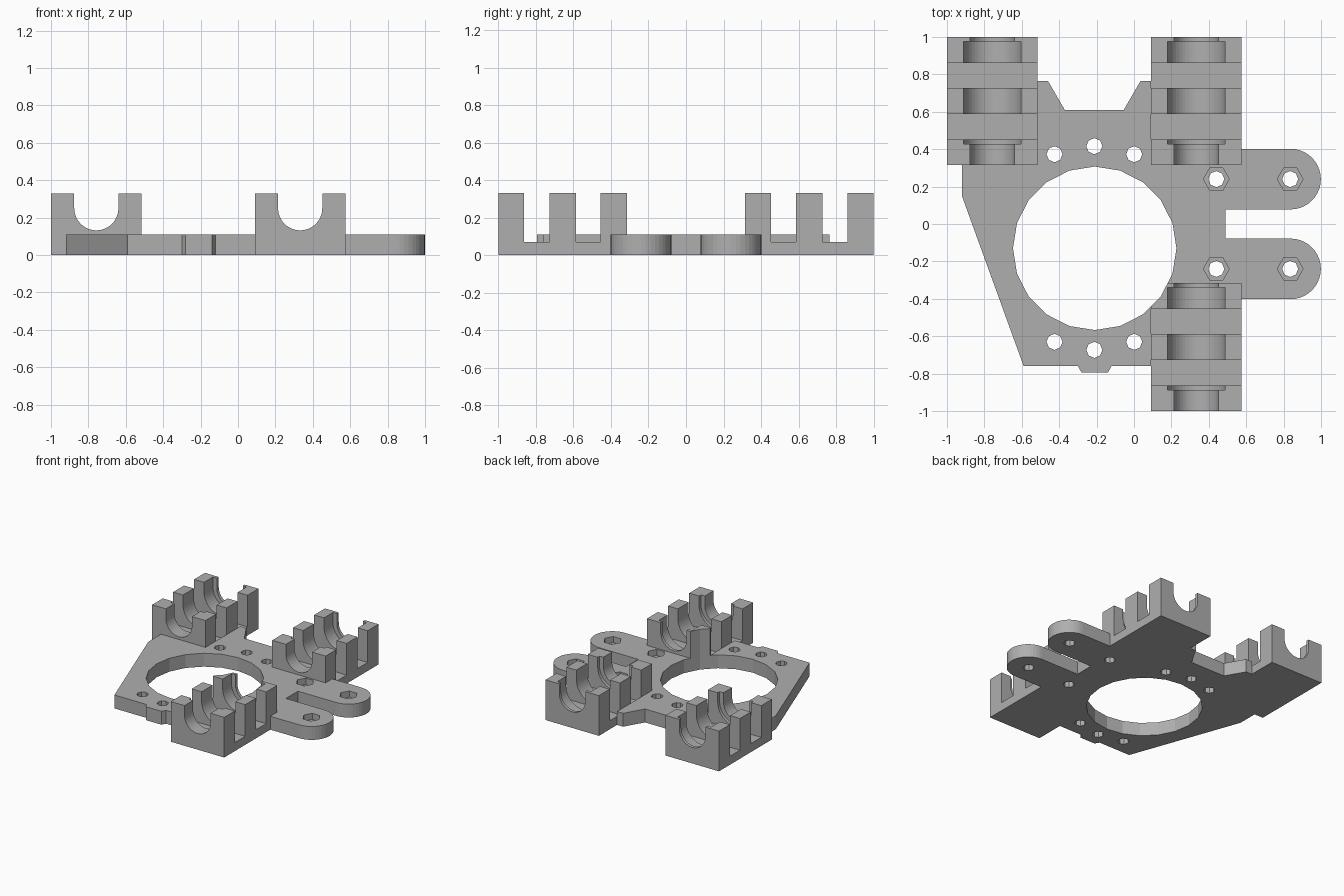
import bpy, bmesh, math
from mathutils import Vector

if "Cube" in bpy.data.objects:
    bpy.data.objects.remove(bpy.data.objects["Cube"], do_unlink=True)

# Single plastic colour
grey = bpy.data.materials.new("plain_grey")
grey.use_nodes = True
colour = (0.43, 0.43, 0.43, 1)
grey.diffuse_color = colour
grey.node_tree.nodes["Principled BSDF"].inputs["Base Color"].default_value = colour

PLATE_H, BLOCK_H = 0.11, 0.33
BLOCK_W, BLOCK_L = 0.485, 0.685


def prism(name, points, direction):
    """Extrude a closed loop of 3D points along a direction."""
    bm = bmesh.new()
    face = bm.faces.new([bm.verts.new(p) for p in points])
    extruded = bmesh.ops.extrude_face_region(bm, geom=[face])
    moved = [v for v in extruded["geom"] if isinstance(v, bmesh.types.BMVert)]
    bmesh.ops.translate(bm, verts=moved, vec=Vector(direction))
    bmesh.ops.recalc_face_normals(bm, faces=bm.faces)
    mesh = bpy.data.meshes.new(name)
    bm.to_mesh(mesh)
    bm.free()
    mesh.materials.append(grey)
    obj = bpy.data.objects.new(name, mesh)
    bpy.context.collection.objects.link(obj)
    return obj


def arc(cx, cy, r, start, end, steps):
    angles = [math.radians(start + (end - start) * i / steps) for i in range(steps + 1)]
    return [(cx + r * math.cos(a), cy + r * math.sin(a)) for a in angles]


def box(name, x0, x1, y0, y1, z0, z1):
    loop = [(x0, y0, z0), (x1, y0, z0), (x1, y1, z0), (x0, y1, z0)]
    return prism(name, loop, (0, 0, z1 - z0))


def round_cutter(x, y, r, sides, z0=-0.1):
    loop = [(px, py, z0) for px, py in arc(x, y, r, 0, 360, sides)[:-1]]
    return prism("hole_cutter", loop, (0, 0, 0.6))


def channel_cutter(x, r, y0, y1):
    """U-shaped trough running along y."""
    profile = [(x + r, 0.5), (x - r, 0.5)] + arc(x, 0.25, r, 180, 360, 24)
    return prism("channel_cutter", [(px, y0, pz) for px, pz in profile], (0, y1 - y0, 0))


def cut(target, cutter):
    mod = target.modifiers.new("cut", "BOOLEAN")
    mod.operation = "DIFFERENCE"
    mod.solver = "EXACT"
    mod.object = cutter
    bpy.context.view_layer.objects.active = target
    bpy.ops.object.modifier_apply(modifier=mod.name)
    bpy.data.objects.remove(cutter, do_unlink=True)


# Base plate with two rounded arms, outlined around the bearing holders
ARM_X, ARM_Y, ARM_R = 0.837, 0.24, 0.162
left_edge = [(-0.515, 0.765), (-0.515, 0.315), (-0.92, 0.315), (-0.92, 0.15), (-0.59, -0.76)]
front_tab = [(-0.30, -0.76), (-0.28, -0.795), (-0.14, -0.795), (-0.12, -0.76)]
holder_step = [(0.09, -0.76), (0.09, -0.315), (0.575, -0.315), (0.575, -0.402)]
arm_ends = (arc(ARM_X, -ARM_Y, ARM_R, -90, 90, 20)
            + [(0.49, -ARM_Y + ARM_R), (0.49, ARM_Y - ARM_R)]
            + arc(ARM_X, ARM_Y, ARM_R, -90, 90, 20))
back_notch = [(0.575, 0.402), (0.575, 0.315), (0.09, 0.315), (0.09, 0.765),
              (0.035, 0.765), (-0.055, 0.61), (-0.37, 0.61), (-0.46, 0.765)]
outline = left_edge + front_tab + holder_step + arm_ends + back_notch
plate = prism("base_plate", [(x, y, 0) for x, y in outline], (0, 0, PLATE_H))


def big_opening():
    return round_cutter(-0.21, -0.13, 0.437, 20)


cut(plate, big_opening())

# Mounting holes in front of and behind the opening
for dx in (-0.213, 0, 0.213):
    lift = 0 if dx else 0.043
    for y in (0.373 + lift, -0.63 - lift):
        cut(plate, round_cutter(-0.212 + dx, y, 0.043, 8))

# Arm bolt holes with hexagonal nut pockets
for x in (0.44, 0.835):
    for y in (-ARM_Y, ARM_Y):
        cut(plate, round_cutter(x, y, 0.043, 8))
        cut(plate, round_cutter(x, y, 0.069, 6, z0=0.06))


# Bearing holders: block, end lips, wide seat and two strap slots
def bearing_holder(name, x0, y0):
    block = box(name, x0, x0 + BLOCK_W, y0, y0 + BLOCK_L, 0, BLOCK_H)
    cx = x0 + BLOCK_W / 2
    cut(block, channel_cutter(cx, 0.118, y0 - 0.1, y0 + BLOCK_L + 0.1))
    cut(block, channel_cutter(cx, 0.153, y0 + 0.112, y0 + 0.66))
    for a, b in ((0.137, 0.272), (0.413, 0.545)):
        cut(block, box("slot_cutter", x0 - 0.1, x0 + BLOCK_W + 0.1, y0 + a, y0 + b, 0.07, 0.5))
    return block


bearing_holder("back_right_bearing_holder", -1.0, 0.315)
bearing_holder("back_left_bearing_holder", 0.09, 0.315)
front_holder = bearing_holder("front_left_bearing_holder", 0.09, -1.0)
cut(front_holder, big_opening())
